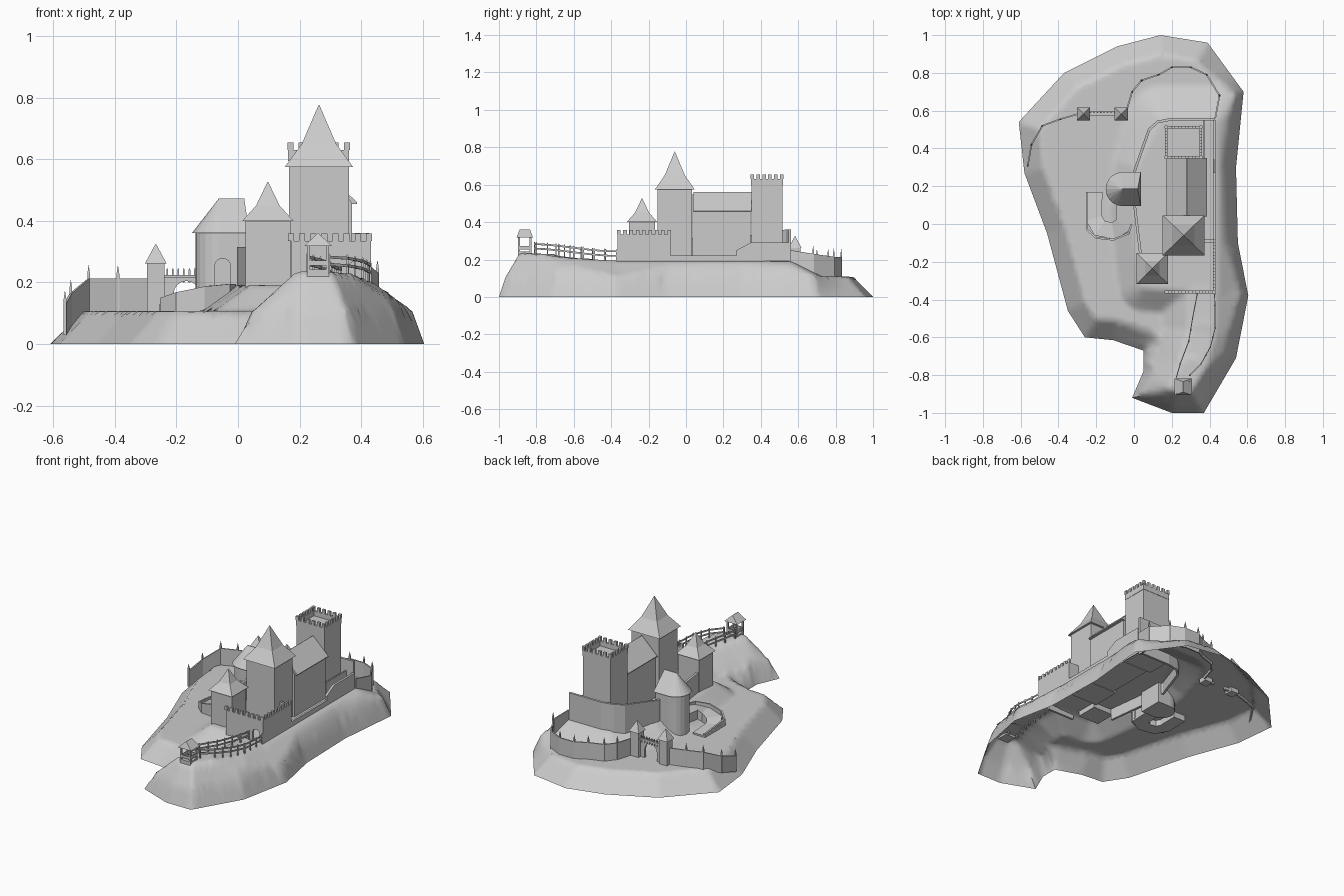
import bpy, math
from mathutils import Vector as V
from mathutils.geometry import intersect_point_line, delaunay_2d_cdt

if "Cube" in bpy.data.objects:
    bpy.data.objects.remove(bpy.data.objects["Cube"])


def mesh(name, verts, faces, fix=True):
    me = bpy.data.meshes.new(name)
    me.from_pydata([tuple(v) for v in verts], [], faces)
    ob = bpy.data.objects.new(name, me)
    bpy.context.collection.objects.link(ob)
    if fix:
        bpy.context.view_layer.objects.active = ob
        bpy.ops.object.mode_set(mode='EDIT')
        bpy.ops.mesh.select_all(action='SELECT')
        bpy.ops.mesh.normals_make_consistent(inside=False)
        bpy.ops.object.mode_set(mode='OBJECT')
    return ob


def loft(name, rings):
    n = len(rings[0])
    f = [(r*n+i, r*n+(i+1) % n, r*n+n+(i+1) % n, r*n+n+i) for r in range(len(rings)-1) for i in range(n)]
    f += [tuple(range(n))[::-1], tuple(range(len(rings)*n-n, len(rings)*n))]
    return mesh(name, sum(rings, []), f)


def rect(cx, cy, hx, hy, z):
    return [(cx-hx, cy-hy, z), (cx+hx, cy-hy, z), (cx+hx, cy+hy, z), (cx-hx, cy+hy, z)]


def stack(name, cx, cy, levels):
    return loft(name, [rect(cx, cy, *l) for l in levels])


def strip(name, pts, t, closed=False):
    """Mitred wall along (x, y, bottom, top) points."""
    n, v, f = len(pts), [], []
    P = [V(p[:2]) for p in pts]
    for i, p in enumerate(pts):
        a = (P[i]-P[i-1]).normalized() if closed or i else None
        b = (P[(i+1) % n]-P[i]).normalized() if closed or i < n-1 else None
        a, b = a or b, b or a
        m = (V((-a.y, a.x))+V((-b.y, b.x))).normalized()
        m *= t/2/max(.5, m.dot(V((-a.y, a.x))))
        for s, z in ((1, p[2]), (1, p[3]), (-1, p[3]), (-1, p[2])):
            v.append((p[0]+s*m.x, p[1]+s*m.y, z))
    for i in range(n if closed else n-1):
        a, b = 4*i, 4*((i+1) % n)
        f += [(a+k, a+(k+1) % 4, b+(k+1) % 4, b+k) for k in range(4)]
    if not closed:
        f += [(3, 2, 1, 0), tuple(range(4*n-4, 4*n))]
    return mesh(name, v, f)


def merlons(name, path, z, h, t=.012, pitch=.034):
    v, f = [], []
    for a, b in zip(path, path[1:]):
        a, b = V(a), V(b)
        d = (b-a).normalized()
        q = V((-d.y, d.x))*t/2
        n = max(1, round((b-a).length/pitch))
        for i in range(n+1):
            c, k = a.lerp(b, i/n), len(v)
            for zz in (z, z+h):
                for s, u in ((-1, -1), (1, -1), (1, 1), (-1, 1)):
                    w = c+d*s*.0095+q*u
                    v.append((w.x, w.y, zz))
            f += [tuple(k+j for j in q4) for q4 in ((0, 3, 2, 1), (4, 5, 6, 7), (0, 1, 5, 4), (1, 2, 6, 5), (2, 3, 7, 6), (3, 0, 4, 7))]
    return mesh(name, v, f)


def posts(name, pts, r, tip):
    v, f = [], []
    for x, y, z0, z1 in pts:
        k = len(v)
        v += rect(x, y, r, r, z0)+rect(x, y, r, r, z1-tip)+[(x, y, z1)]
        f += [(k+3, k+2, k+1, k)]
        for i in range(4):
            j = (i+1) % 4
            f += [(k+i, k+j, k+4+j, k+4+i), (k+4+i, k+4+j, k+8)]
    return mesh(name, v, f)


def arch(name, x, y0, y1, z, w, h):
    r = w/2
    p = [(x-r, z), (x+r, z)]+[(x+r*math.cos(a*math.pi/8), z+h-r+r*math.sin(a*math.pi/8)) for a in range(9)]
    return loft(name, [[(a, y, b) for a, b in p] for y in (y0, y1)])


def cut(ob, cutter):
    cutter.hide_render = cutter.hide_viewport = True
    m = ob.modifiers.new('opening', 'BOOLEAN')
    m.operation, m.object, m.solver = 'DIFFERENCE', cutter, 'EXACT'


# Rock: outline, castle plateau and southern ridge blended by distance
OUT = [(-.61, .54), (-.58, .27), (-.46, -.05), (-.35, -.46), (-.26, -.6), (-.11, -.615), (.05, -.67), (.05, -.78),
       (-.01, -.92), (.2, -1), (.37, -1), (.54, -.71), (.605, -.38), (.55, -.1), (.54, .3), (.58, .7), (.39, .96),
       (.14, 1), (-.09, .94), (-.37, .8)]
YARD = [(.05, -.33), (.43, -.36), (.43, .55), (.15, .55), (.02, .3), (0, .1), (.03, -.2)]
RIDGE = [(.26, -.87, .235), (.3, -.78, .23), (.36, -.58, .205), (.36, -.4, .195)]


def seg(p, a, b):
    t = min(1, max(0, intersect_point_line(p, a, b)[1]))
    return (p-a.lerp(b, t)).length, t


def edge_dist(p, poly):
    return min(seg(p, V(poly[i-1]), V(poly[i]))[0] for i in range(len(poly)))


def inside(p, poly):
    c = False
    for a, b in zip(poly, poly[1:]+poly[:1]):
        if (a[1] > p.y) != (b[1] > p.y) and p.x < a[0]+(p.y-a[1])*(b[0]-a[0])/(b[1]-a[1]):
            c = not c
    return c


def lin(x, a, b):
    return min(1, max(0, (x-a)/(b-a)))


def ramp(x, a, b):
    t = lin(x, a, b)
    return t*t*(3-2*t)


def rim(p):
    return .1-.065*max(ramp(p.x, .1, .45), ramp(-p.y, .6, .72))*(1-ramp(p.y, .65, .85))


def height(p):
    d, w = edge_dist(p, OUT), rim(p)
    yd = 0 if inside(p, YARD) else edge_dist(p, YARD)
    h = .108+.084*(1-lin(yd, .01, .13+.05*ramp(p.y, .3, .6)))
    for a, b in zip(RIDGE, RIDGE[1:]):
        r, t = seg(p, V(a[:2]), V(b[:2]))
        h = max(h, .108+(a[2]+(b[2]-a[2])*t-.108)*(1-lin(r, .07, .21)))
    return min(h, .105*min(1, d/w)+max(0, d-w)*1.7)


border, inner = [], []
for a, b in zip(OUT, OUT[1:]+OUT[:1]):
    a, b = V(a), V(b)
    n = max(2, round((b-a).length/.04))
    nrm = V((-(b-a).y, (b-a).x)).normalized()
    for i in range(n):
        p = a.lerp(b, i/n)
        border.append(p)
        p = a.lerp(b, (i+.5)/n)
        q = p+nrm*rim(p)
        if inside(q, OUT) and edge_dist(q, OUT) > .85*rim(p):
            inner.append(q)
for i in range(-30, 31):
    for j in range(-48, 49):
        p = V((i*.0203, j*.0203))
        if inside(p, OUT):
            d, w = edge_dist(p, OUT), rim(p)
            if d > .012 and abs(d-w) > .009:
                inner.append(p)
nb = len(border)
co, _, tris, *_ = delaunay_2d_cdt(border+inner, [(i, (i+1) % nb) for i in range(nb)], [], 1, 1e-5)
rock = mesh('rock', [(p.x, p.y, max(0, height(p))) for p in co], [tuple(t) for t in tris], False)
rock.select_set(True)
bpy.context.view_layer.objects.active = rock
bpy.ops.object.shade_smooth_by_angle(angle=math.radians(50))
rock.select_set(False)

# Main keep and small tower with flared roofs
stack('keep', .263, -.06, [(.097, .092, .17), (.097, .092, .58)])
stack('keep_roof', .263, -.06, [(.111, .106, .575), (.056, .054, .65), (.001, .001, .777)])
stack('small_tower', .097, -.235, [(.073, .07, .16), (.073, .07, .405)])
stack('small_tower_roof', .097, -.235, [(.083, .082, .4), (.038, .038, .45), (.001, .001, .527)])

# Hall with gabled roof
stack('hall', .28, .19, [(.09, .155, .17), (.09, .155, .46), (.002, .155, .55)])
stack('hall_roof', .28, .195, [(.107, .155, .455), (.107, .155, .46), (.001, .155, .562)])

# Square rear tower with battlements
stack('rear_tower', .262, .433, [(.097, .084, .17), (.097, .084, .6)])
R = [(.17, .354), (.354, .354), (.354, .512), (.17, .512)]
strip('rear_tower_parapet', [(x, y, .595, .63) for x, y in R], .014, True)
merlons('rear_tower_merlons', R+R[:1], .63, .025, .014)

# Front gate wall with battlements
G = [(.172, -.36), (.425, -.36), (.425, -.09), (.36, -.09)]
gate = strip('gate_wall', [(x, y, .16, .335) for x, y in G], .014)
cut(gate, arch('gate_wall_cutter', .383, -.4, -.32, .15, .05, .12))
merlons('gate_wall_merlons', G[:3], .335, .024, .014)

# Curtain wall around the yard
strip('east_wall', [(.425, -.09, .16, .222), (.425, .27, .16, .222)], .014)
strip('east_wall_high', [(.425, .27, .16, .25), (.425, .345, .16, .29), (.425, .55, .16, .29)], .014)
strip('north_west_wall', [(x, y, .12, z) for x, y, z in (
    (.425, .555, .36), (.2, .555, .36), (.125, .54, .36), (.08, .5, .355), (.003, .28, .32), (.003, .1, .315), (.035, -.165, .315))], .014)
strip('yard_divider', [(.37, .345, .17, .29), (.37, .55, .17, .29)], .008)

# Horseshoe tower with half-cone roof and door
def shoe(r, xe, z):
    arc = [(-.06+r*math.cos(a), .185+r*math.sin(a), z) for a in (math.pi/2+math.pi*i/10 for i in range(11))]
    return arc+[(xe, .185-r, z), (xe, .185, z), (xe, .185+r, z)]


loft('round_tower', [shoe(.078, .03, .06), shoe(.078, .03, .365)])
top = [(-.06, .185, .476)]*11+[(.02, .185, .476)]*3
e = shoe(.09, .036, .36)
loft('round_tower_roof', [e, [V(a).lerp(V(b), .97) for a, b in zip(e, top)]])
arch('round_tower_door', -.05, .098, .115, .19, .055, .09)

# Curved ramp up to the door
RP = [(-.21, .17, .118), (-.212, .03, .13), (-.182, -.022, .145), (-.11, -.036, .165), (-.055, -.005, .182), (-.05, .11, .19)]
strip('ramp', [(x, y, .07, z) for x, y, z in RP], .085)
strip('ramp_parapet', [(x, y, .08, z) for x, y, z in (
    (-.248, .17, .13), (-.248, -.03, .15), (-.2, -.073, .168), (-.11, -.083, .187), (-.03, -.05, .195), (-.012, 0, .195))], .01)

# Outer wall with pointed posts
W1 = [(-.562, .31, .03, .13), (-.543, .42, .06, .165), (-.485, .52, .09, .213), (-.39, .555, .09, .213), (-.295, .583, .09, .213)]
W2 = [(-.04, .6, .09, .213), (-.01, .7, .09, .213), (.04, .76, .09, .213), (.13, .79, .09, .213), (.2, .83, .08, .213),
      (.3, .83, .08, .213), (.385, .79, .08, .215), (.453, .68, .08, .23), (.43, .56, .1, .25)]
strip('outer_wall_west', W1, .008)
strip('outer_wall_north', W2, .008)
posts('outer_wall_posts', [(x, y, a, b+.045) for x, y, a, b in W1[:-1]+W2[1:-1]], .0045, .03)

# Outer gate: twin turrets, arch and walkway
for side, x in (('west', -.267), ('east', -.067)):
    stack('turret_'+side, x, .583, [(.028, .028, .08), (.028, .028, .265)])
    stack('turret_roof_'+side, x, .583, [(.035, .035, .262), (.001, .001, .325)])
og = strip('outer_gate', [(-.24, .583, .09, .215), (-.095, .583, .09, .215)], .014)
cut(og, arch('outer_gate_cutter', -.167, .55, .62, .07, .085, .135))
strip('gate_walkway', [(-.24, .583, .215, .225), (-.095, .583, .215, .225)], .024)
posts('walkway_posts', [(-.23+i*.018, .592, .2, .248) for i in range(8)], .003, .008)

# Ridge path fences
for name, F in (('west', [(.335, -.37), (.31, -.5), (.29, -.62), (.245, -.74), (.225, -.81)]),
                ('east', [(.427, -.37), (.43, -.55), (.405, -.65), (.355, -.74), (.295, -.8)])):
    pts = []
    for a, b in zip(F, F[1:]):
        n = max(1, round((V(b)-V(a)).length/.06))
        pts += [V(a).lerp(V(b), i/n) for i in range(n)]
    pts.append(V(F[-1]))
    lv = [.197+.04*ramp(-p.y, .37, .84) for p in pts]
    for k, dz in enumerate((.018, .042)):
        strip(f'fence_rail_{name}_{k}', [(p.x, p.y, z+dz, z+dz+.009) for p, z in zip(pts, lv)], .005)
    posts('fence_posts_'+name, [(p.x, p.y, z-.03, z+.06) for p, z in zip(pts, lv)], .0035, .006)

# Lookout shelter at the ridge end
cx, cy = .26, -.862
stack('shelter_floor', cx, cy, [(.036, .036, .22), (.036, .036, .243)])
posts('shelter_posts', [(cx+i*.031, cy+j*.031, .22, .332) for i in (-1, 1) for j in (-1, 1)], .005, .004)
strip('shelter_rail', [(cx+i*.031, cy+j*.031, .255, .272) for i, j in ((-1, -1), (1, -1), (1, 1), (-1, 1))], .006, True)
stack('shelter_roof', cx, cy, [(.046, .044, .318), (.001, .028, .36)])
